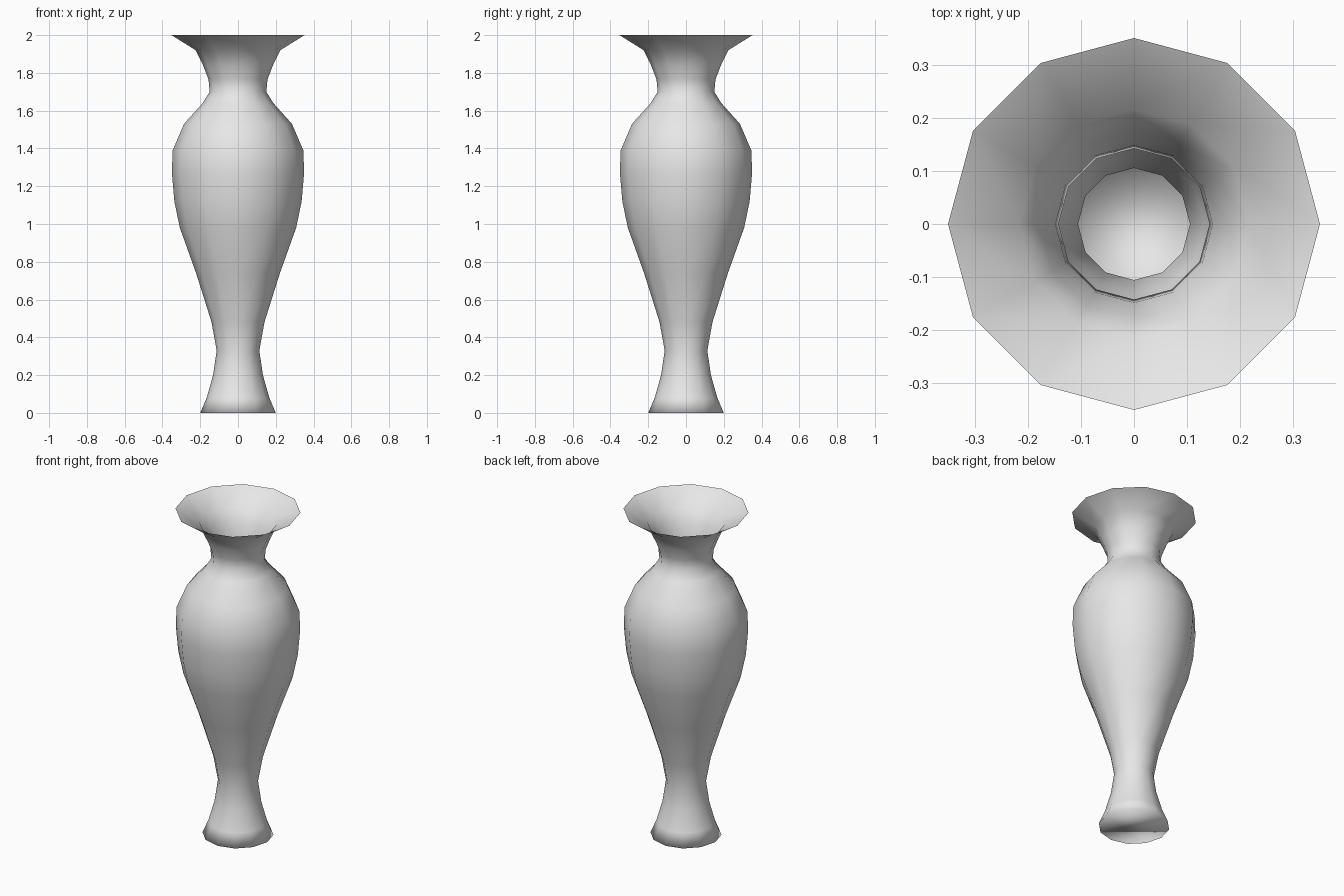
import bpy
import bmesh
from math import cos, sin, pi, radians

default = bpy.data.objects.get("Cube")
if default:
    bpy.data.objects.remove(default, do_unlink=True)

SIDES = 12
WALL = 0.007

# Outer silhouette as (radius, height), from foot to lip
outer = [(0.20, 0.0), (0.166, 0.08), (0.132, 0.20), (0.113, 0.33),
         (0.14, 0.48), (0.222, 0.74), (0.308, 0.98), (0.337, 1.12),
         (0.35, 1.27), (0.346, 1.39), (0.286, 1.53), (0.187, 1.64),
         (0.15, 1.70), (0.156, 1.765), (0.185, 1.84), (0.224, 1.92),
         (0.352, 2.0)]

# Thin inner wall, sharing the lip ring, down to the inside floor
inner = [(r - WALL, max(z, WALL)) for r, z in reversed(outer[:-1])]


def material(name, colour):
    mat = bpy.data.materials.new(name)
    mat.use_nodes = True
    mat.diffuse_color = colour
    mat.node_tree.nodes["Principled BSDF"].inputs["Base Color"].default_value = colour
    return mat


def lathe(name, profile, mat):
    bm = bmesh.new()
    rings = [[bm.verts.new((r * cos(2 * pi * i / SIDES),
                            r * sin(2 * pi * i / SIDES), z))
              for i in range(SIDES)] for r, z in profile]
    for low, high in zip(rings, rings[1:]):
        for i in range(SIDES):
            j = (i + 1) % SIDES
            bm.faces.new((low[i], low[j], high[j], high[i]))
    # Underside of the foot and the inside floor
    bm.faces.new(rings[0])
    bm.faces.new(rings[-1])
    bmesh.ops.recalc_face_normals(bm, faces=bm.faces)
    mesh = bpy.data.meshes.new(name)
    bm.to_mesh(mesh)
    bm.free()
    mesh.materials.append(mat)
    obj = bpy.data.objects.new(name, mesh)
    bpy.context.collection.objects.link(obj)
    return obj


vase = lathe("vase", outer + inner, material("pale grey", (0.8, 0.8, 0.8, 1.0)))

# Soft shading everywhere except the knife-thin lip
bpy.ops.object.select_all(action="DESELECT")
vase.select_set(True)
bpy.context.view_layer.objects.active = vase
bpy.ops.object.shade_smooth_by_angle(angle=radians(130))
